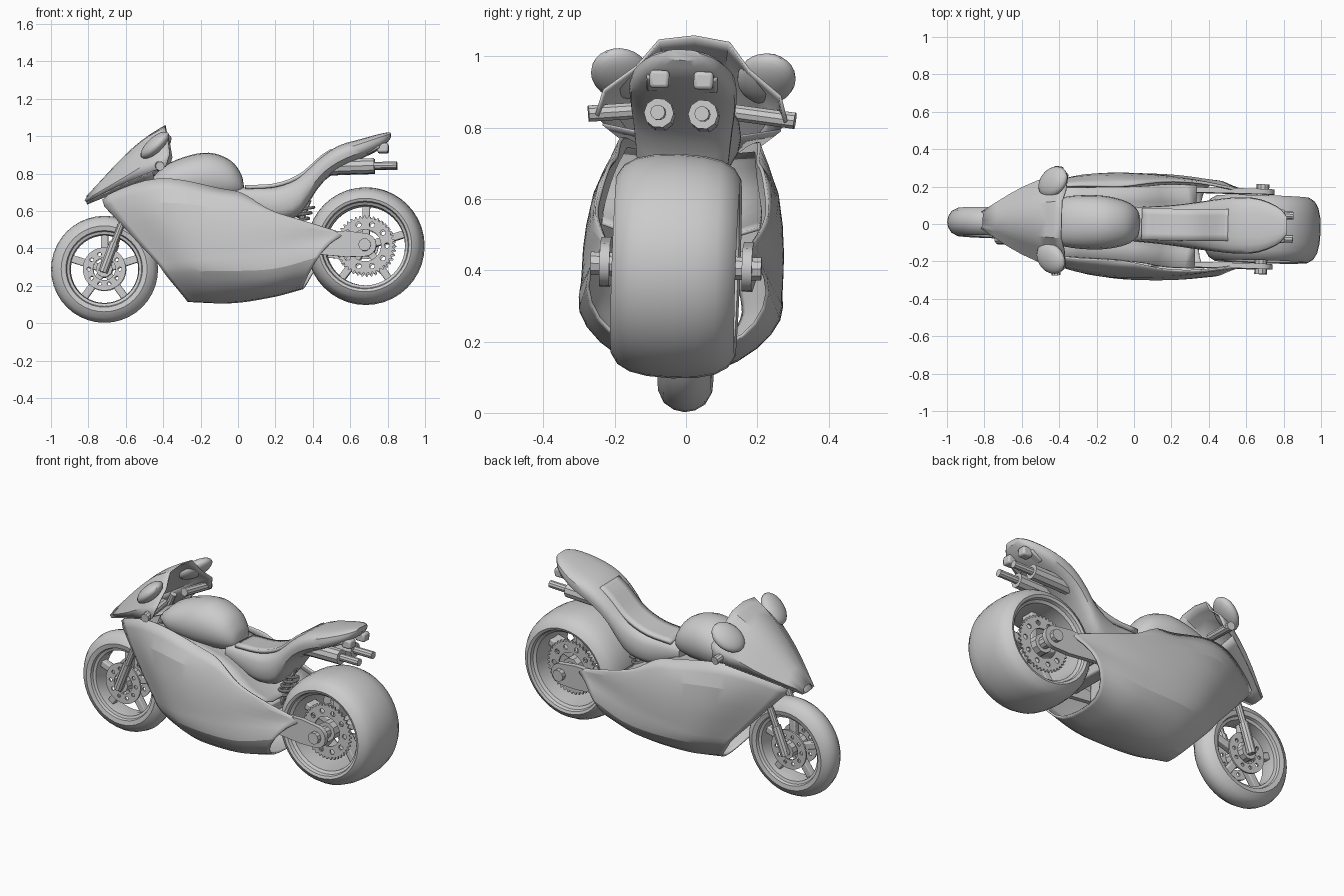
import bpy, bmesh, math
from mathutils import Vector, Matrix

cube = bpy.data.objects.get("Cube")
if cube:
    bpy.data.objects.remove(cube, do_unlink=True)

grey = bpy.data.materials.new("plain grey")
grey.use_nodes = True
grey.diffuse_color = (0.6, 0.6, 0.6, 1)
grey.node_tree.nodes["Principled BSDF"].inputs["Base Color"].default_value = (0.6, 0.6, 0.6, 1)
parts = []


def add(name, mesh, mirror=False, subsurf=0, thick=0, bevel=0):
    ob = bpy.data.objects.new(name, mesh)
    bpy.context.collection.objects.link(ob)
    mesh.materials.clear()
    mesh.materials.append(grey)
    if mirror:
        m = ob.modifiers.new("mirror", 'MIRROR')
        m.use_axis = (False, True, False)
        m.merge_threshold = 0.002
    if subsurf:
        ob.modifiers.new("smooth", 'SUBSURF').levels = subsurf
        ob.modifiers["smooth"].render_levels = subsurf
    if thick:
        s = ob.modifiers.new("shell", 'SOLIDIFY')
        s.thickness, s.offset = thick, -1
    if bevel:
        b = ob.modifiers.new("round", 'BEVEL')
        b.width, b.segments = bevel, 2
    parts.append(ob)
    return ob


def from_bmesh(name, bm, **kw):
    bmesh.ops.recalc_face_normals(bm, faces=bm.faces)
    mesh = bpy.data.meshes.new(name)
    bm.to_mesh(mesh)
    bm.free()
    return add(name, mesh, **kw)


def sample(pts, n):
    """Catmull-Rom resampling of a short point list."""
    p = [Vector(q) for q in pts]
    p = [2 * p[0] - p[1]] + p + [2 * p[-1] - p[-2]]
    out = []
    for k in range(n):
        t = k / (n - 1) * (len(p) - 3)
        i = min(int(t), len(p) - 4)
        t -= i
        a, b, c, d = p[i:i + 4]
        out.append(0.5 * (2 * b + (c - a) * t + (2 * a - 5 * b + 4 * c - d) * t * t
                          + (3 * b - a - 3 * c + d) * t ** 3))
    return out


def skin(name, rails, n, closed=False, caps=False, **kw):
    """Surface through resampled rails."""
    bm = bmesh.new()
    rows = [[bm.verts.new(v) for v in sample(r, n)] for r in rails]
    if closed:
        rows.append(rows[0])
    for a, b in zip(rows, rows[1:]):
        for i in range(n - 1):
            bm.faces.new((a[i], a[i + 1], b[i + 1], b[i]))
    if caps:
        for end in (0, -1):
            bm.faces.new([r[end] for r in rows[:-1]])
    return from_bmesh(name, bm, **kw)


def hull(name, stations, power=2.6, sides=20, n=22):
    """Closed body from (x, low, high, half width) stations."""
    rails = []
    for k in range(sides):
        a = 2 * math.pi * k / sides
        c, s = math.cos(a), math.sin(a)
        c = math.copysign(abs(c) ** (2 / power), c)
        s = math.copysign(abs(s) ** (2 / power), s)
        rails.append([(x, w * c, (lo + hi) / 2 + (hi - lo) / 2 * s) for x, lo, hi, w in stations])
    return skin(name, rails, n, closed=True, caps=True)


def lathe(name, half, centre, steps=40):
    """Wheel ring from half a section of (y, radius), mirrored across."""
    rails = half + [(-y, r) for y, r in reversed(half) if y > 0]
    bm = bmesh.new()
    rings = [[bm.verts.new((centre[0] + r * math.cos(2 * math.pi * k / steps), y,
                            centre[1] + r * math.sin(2 * math.pi * k / steps)))
              for k in range(steps)] for y, r in rails]
    for a, b in zip(rings, rings[1:] + rings[:1]):
        for k in range(steps):
            j = (k + 1) % steps
            bm.faces.new((a[k], a[j], b[j], b[k]))
    return from_bmesh(name, bm)


def curve_mesh(name, curve, matrix=None, **kw):
    tmp = bpy.data.objects.new(name, curve)
    mesh = bpy.data.meshes.new_from_object(tmp)
    bpy.data.objects.remove(tmp)
    if matrix:
        mesh.transform(matrix)
    return add(name, mesh, **kw)


def spline(curve, pts, cyclic=False):
    s = curve.splines.new('POLY')
    s.points.add(len(pts) - 1)
    for p, q in zip(s.points, pts):
        p.co = (*q, 1)
    s.use_cyclic_u = cyclic


def tube(name, pts, r, **kw):
    c = bpy.data.curves.new(name, 'CURVE')
    c.dimensions, c.bevel_depth, c.bevel_resolution, c.use_fill_caps = '3D', r, 3, True
    spline(c, pts)
    return curve_mesh(name, c, **kw)


def circle(cx, cy, r, n=14):
    return [(cx + r * math.cos(2 * math.pi * k / n), cy + r * math.sin(2 * math.pi * k / n), 0)
            for k in range(n)]


def plate(name, loops, centre, y, half, **kw):
    """Flat upright plate from an outline and holes."""
    c = bpy.data.curves.new(name, 'CURVE')
    c.dimensions, c.fill_mode, c.extrude = '2D', 'BOTH', half
    for l in loops:
        spline(c, l, True)
    m = Matrix.Translation((centre[0], y, centre[1])) @ Matrix.Rotation(math.pi / 2, 4, 'X')
    return curve_mesh(name, c, m, **kw)


def ball(name, loc, size, turn=(0, 0, 0), **kw):
    bm = bmesh.new()
    m = Matrix.Translation(loc)
    for a, ax in zip(turn, 'XYZ'):
        m = m @ Matrix.Rotation(a, 4, ax)
    bmesh.ops.create_uvsphere(bm, u_segments=24, v_segments=12, radius=1,
                              matrix=m @ Matrix.Diagonal((*size, 1)))
    return from_bmesh(name, bm, **kw)


def box(name, loc, size, tilt=0, **kw):
    bm = bmesh.new()
    bmesh.ops.create_cube(bm, size=1, matrix=Matrix.Translation(loc)
                          @ Matrix.Rotation(tilt, 4, 'Y') @ Matrix.Diagonal((*size, 1)))
    return from_bmesh(name, bm, **kw)


# Side fairing and belly pan
skin("side_fairing", [
    [(-.76, .05, .66), (-.43, .19, .775), (-.1, .2, .715), (.03, .22, .69), (.17, .24, .6), (.34, .24, .545), (.57, .2, .475)],
    [(-.68, .09, .59), (-.4, .25, .66), (0, .265, .6), (.35, .25, .52), (.57, .21, .47)],
    [(-.52, .14, .41), (-.25, .27, .44), (.1, .28, .45), (.56, .215, .455)],
    [(-.41, .17, .3), (-.2, .265, .315), (.15, .275, .36), (.5, .235, .43)],
    [(-.4, .17, .27), (-.15, .28, .28), (.2, .295, .28), (.44, .27, .35)],
    [(-.33, .13, .19), (-.15, .2, .18), (.15, .23, .19), (.38, .23, .25)],
    [(-.27, .06, .115), (-.1, .1, .108), (.15, .13, .135), (.35, .15, .185)],
    [(-.27, 0, .112), (0, 0, .105), (.2, 0, .14), (.34, 0, .18)]],
    16, mirror=True, subsurf=1, thick=.01)

# Frame cover inside the fairing, and the engine
skin("frame_cover", [[(-.45, .18, .74), (0, .2, .67), (.17, .22, .58), (.33, .22, .53)],
                     [(-.45, .1, .73), (0, .12, .66), (.2, .13, .54), (.33, .13, .5)],
                     [(-.45, 0, .73), (0, 0, .64), (.2, 0, .54), (.33, 0, .5)]],
     10, mirror=True, thick=.01)
box("engine_block", (-.05, 0, .38), (.5, .24, .34), bevel=.03)

# Nose, screen and mirrors
skin("nose_fairing", [
    [(-.81, .045, .645), (-.62, .16, .735), (-.45, .25, .805), (-.38, .27, .83)],
    [(-.82, .045, .655), (-.62, .17, .765), (-.45, .24, .865), (-.36, .25, .9)],
    [(-.81, .035, .67), (-.62, .11, .83), (-.47, .15, .94), (-.37, .16, .97)],
    [(-.81, .02, .68), (-.62, .07, .875), (-.5, .09, .98), (-.39, .1, 1.045)],
    [(-.81, 0, .68), (-.62, 0, .885), (-.5, 0, .99), (-.39, 0, 1.06)]],
    9, mirror=True, thick=.008)
skin("nose_underside", [[(-.81, .045, .645), (-.62, .16, .735), (-.45, .25, .805)],
                        [(-.81, 0, .64), (-.62, 0, .715), (-.45, 0, .76)]],
     8, mirror=True, thick=.006)
ball("mirror", (-.44, .205, .945), (.1, .08, .04), (-.25, -.75, .25), mirror=True)
tube("handlebar_grip", [(-.43, .09, .85), (-.41, .29, .83)], .024, mirror=True)

# Fuel tank, seat and tail
hull("fuel_tank", [(-.46, .72, .78, .08), (-.38, .67, .85, .13), (-.25, .65, .9, .145), (-.14, .65, .91, .14),
                   (-.04, .66, .87, .115), (.015, .68, .8, .075), (.03, .7, .74, .03)], 2.1)
hull("seat_and_tail", [(-.02, .62, .725, .09), (.12, .56, .73, .1), (.22, .545, .735, .11), (.33, .58, .79, .125),
                       (.44, .74, .885, .14), (.54, .82, .95, .15), (.66, .88, .985, .145), (.77, .94, 1.015, .1),
                       (.815, .99, 1.02, .05)], 2.8)
skin("seat_pad", [[(.04, y, .735), (.2, y, .745), (.33, y, .795), (.44, y, .89), (.5, y, .93)]
                  for y in (.085, .05, 0)], 14, mirror=True, thick=.02)
box("tail_bracket", (.72, 0, .93), (.08, .2, .03), -.5, bevel=.008)
box("tail_light", (.775, .062, .935), (.06, .055, .05), mirror=True, bevel=.01)
tube("exhaust_can", [(.48, .062, .83), (.55, .062, .835), (.73, .062, .84)], .042, mirror=True)
tube("exhaust_tip", [(.7, .062, .84), (.85, .062, .842)], .021, mirror=True)

# Shock absorber
coil = []
for k in range(91):
    a = k / 90 * 10 * math.pi
    coil.append((.3 + .07 * k / 90 + .035 * math.cos(a), .035 * math.sin(a), .47 + .15 * k / 90))
tube("shock_spring", coil, .008)
tube("shock_rod", [(.29, 0, .43), (.38, 0, .66)], .014)

# Wheels
FRONT, REAR = (-.714, .288), (.683, .412)
lathe("front_tyre", [(0, .286), (.03, .28), (.058, .262), (.075, .23), (.07, .205), (.055, .2), (.05, .185), (0, .18)], FRONT)
lathe("rear_tyre", [(0, .315), (.07, .311), (.12, .3), (.155, .28), (.174, .25), (.168, .235),
                    (.15, .23), (.14, .215), (0, .21)], REAR)


def spokes(name, c, reach, depth, turn):
    for k in range(5):
        a = turn + k * 2 * math.pi / 5
        mid = (c[0] + reach / 2 * math.cos(a), 0, c[1] + reach / 2 * math.sin(a))
        box(name, mid, (reach, depth, .04), -a, bevel=.006)


spokes("front_spoke", FRONT, .19, .04, math.pi / 2)
spokes("rear_spoke", REAR, .22, .08, .3)


def disc(name, c, y, r, teeth, inner, holes):
    rim = []
    for k in range(teeth * 4):
        rr = r if k % 4 < 2 else r * (.92 if teeth > 20 else 1)
        a = math.pi * k / teeth / 2
        rim.append((rr * math.cos(a), rr * math.sin(a), 0))
    loops = [rim, circle(0, 0, inner, 24)]
    for k in range(holes):
        a = 2 * math.pi * k / holes
        m = (r * .92 + inner) / 2
        loops.append(circle(m * math.cos(a), m * math.sin(a), r * .09, 10))
    plate(name, loops, c, y, .005, mirror=True)


disc("brake_disc", FRONT, .05, .115, 12, .06, 10)
disc("sprocket", REAR, .11, .16, 40, .085, 10)
for name, c, w, r in (("front_hub", FRONT, .075, .045), ("front_axle", FRONT, .1, .025),
                      ("rear_hub", REAR, .12, .055), ("rear_axle", REAR, .24, .034)):
    tube(name, [(c[0], -w, c[1]), (c[0], w, c[1])], r)

# Front fork
tube("fork_leg", [(-.714, .09, .288), (-.62, .09, .53), (-.5, .09, .82)], .019, mirror=True)
tube("fork_slider", [(-.72, .09, .27), (-.66, .09, .43)], .026, mirror=True)

# Swingarm
tip = [(.062 * math.cos(a), .062 * math.sin(a), 0) for a in [math.pi * (k / 8 - .5) for k in range(9)]]
arm = tip + [(-.1, .075, 0), (-.25, .07, 0), (-.6, .03, 0), (-.6, -.02, 0), (-.26, -.05, 0), (-.1, -.065, 0)]
plate("swingarm", [arm], REAR, .2, .014, mirror=True, bevel=.004)
box("swingarm_bridge", (.26, 0, .43), (.08, .39, .06), bevel=.01)

# Soft shading, then the slight lean and turn of the whole machine
bpy.ops.object.select_all(action='DESELECT')
for ob in parts:
    ob.select_set(True)
bpy.context.view_layer.objects.active = parts[0]
bpy.ops.object.shade_smooth_by_angle(angle=math.radians(35))
lean = (Matrix.Translation((0, -.024, 0)) @ Matrix.Rotation(-.027, 4, 'Z') @ Matrix.Rotation(-.035, 4, 'X'))
for ob in parts:
    ob.matrix_world = lean @ ob.matrix_world
